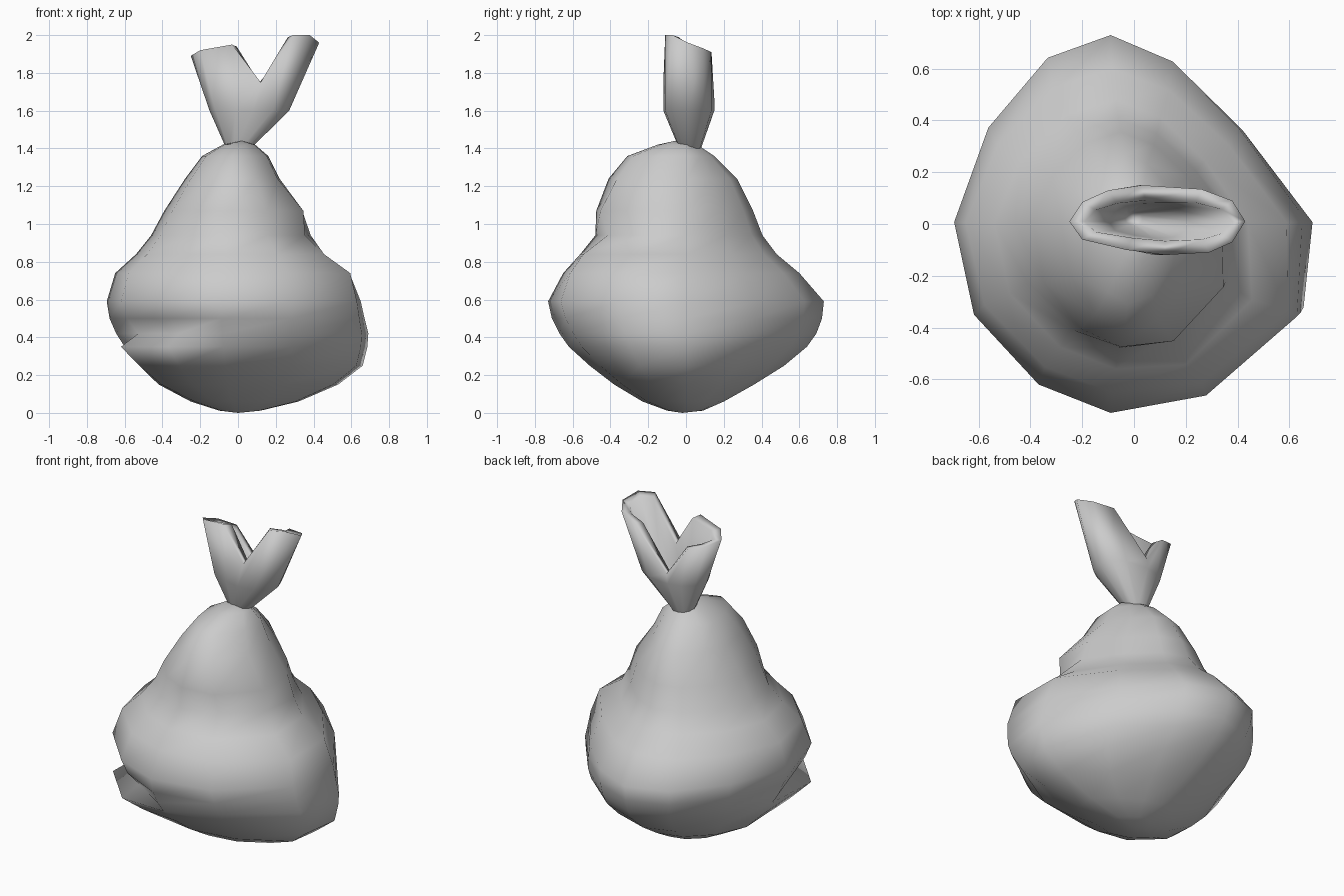
import bpy, bmesh

if "Cube" in bpy.data.objects:
    bpy.data.objects.remove(bpy.data.objects["Cube"])


def loft(name, rings, start=None, end=None):
    """Skin a stack of equal-sized rings, closing the ends to tip points."""
    bm = bmesh.new()
    loops = [[bm.verts.new(p) for p in ring] for ring in rings]
    n = len(loops[0])
    for a, b in zip(loops, loops[1:]):
        for i in range(n):
            j = (i + 1) % n
            bm.faces.new((a[i], a[j], b[j], b[i]))
    for tip, loop in ((start, loops[0]), (end, loops[-1])):
        if tip:
            v = bm.verts.new(tip)
            for i in range(n):
                bm.faces.new((v, loop[i], loop[(i + 1) % n]))
    bmesh.ops.recalc_face_normals(bm, faces=bm.faces[:])
    for f in bm.faces:
        f.smooth = True
    mesh = bpy.data.meshes.new(name)
    bm.to_mesh(mesh)
    bm.free()
    ob = bpy.data.objects.new(name, mesh)
    bpy.context.collection.objects.link(ob)
    return ob


# Sack body: lumpy 12-sided outline swept through height extents
outline = [(1, .01), (.62, .51), (.23, .86), (-.13, 1), (-.48, .88), (-.81, .51),
           (-1, .01), (-.89, -.48), (-.53, -.85), (-.13, -1), (.42, -.89), (.95, -.48)]
# z, left, right, front, back, front-left fold, front-right shoulder
levels = [(.012, .10, .12, .10, .09, 1, 1),
          (.06, .25, .32, .23, .20, 1.03, 1),
          (.15, .42, .53, .38, .36, 1.08, 1),
          (.25, .52, .66, .51, .52, 1.13, 1),
          (.35, .60, .685, .62, .64, 1.16, 1),
          (.42, .645, .69, .67, .69, .92, 1),
          (.50, .68, .67, .71, .72, .97, 1.01),
          (.59, .695, .65, .73, .73, 1, 1.02),
          (.74, .65, .59, .65, .60, 1, 1.06),
          (.84, .54, .44, .56, .48, 1, 1.09),
          (.94, .46, .385, .48, .405, 1, .97),
          (1.07, .39, .34, .475, .355, 1, 1.07),
          (1.24, .28, .22, .41, .27, 1, 1),
          (1.36, .19, .16, .31, .15, 1, 1),
          (1.42, .08, .09, .15, .06, 1, 1)]
rings = []
for z, left, right, front, back, fold, shoulder in levels:
    ring = []
    for i, (u, v) in enumerate(outline):
        k = fold if i in (7, 8) else shoulder if i in (10, 11) else 1
        ring.append((u * k * (right if u > 0 else left),
                     v * k * (back if v > 0 else front), z))
    rings.append(ring)
loft("sack_body", rings, (0, -.02, 0), (.02, -.06, 1.44))

# Gathered frill above the tie: hollow flared tube, V notch deeper at the back
# x, y, rim height, counter-clockwise from the left end
loop = [(-.25, 0, 1.89), (-.20, -.07, 1.92), (-.03, -.11, 1.95), (.12, -.13, 1.75),
        (.29, -.12, 2.0), (.38, -.08, 2.0), (.43, 0, 1.96),
        (.38, .08, 1.93), (.26, .125, 1.91), (.03, .14, 1.66),
        (-.10, .12, 1.84), (-.20, .075, 1.87)]


def frill_ring(cx, sx, sy, z=None, drop=0, cy=.01):
    return [(cx + (x - .09) * sx, cy + y * sy, (rz - drop) if z is None else z)
            for x, y, rz in loop]


loft("sack_frill", [frill_ring(0, .17, .4, 1.39, cy=.02),
                    frill_ring(.06, .62, 1.0, 1.60),
                    frill_ring(.09, 1, 1),
                    frill_ring(.095, .84, .58, drop=.012),
                    frill_ring(.06, .46, .5, 1.61),
                    frill_ring(0, .1, .2, 1.46, cy=.02)],
     end=(0, .02, 1.43))
